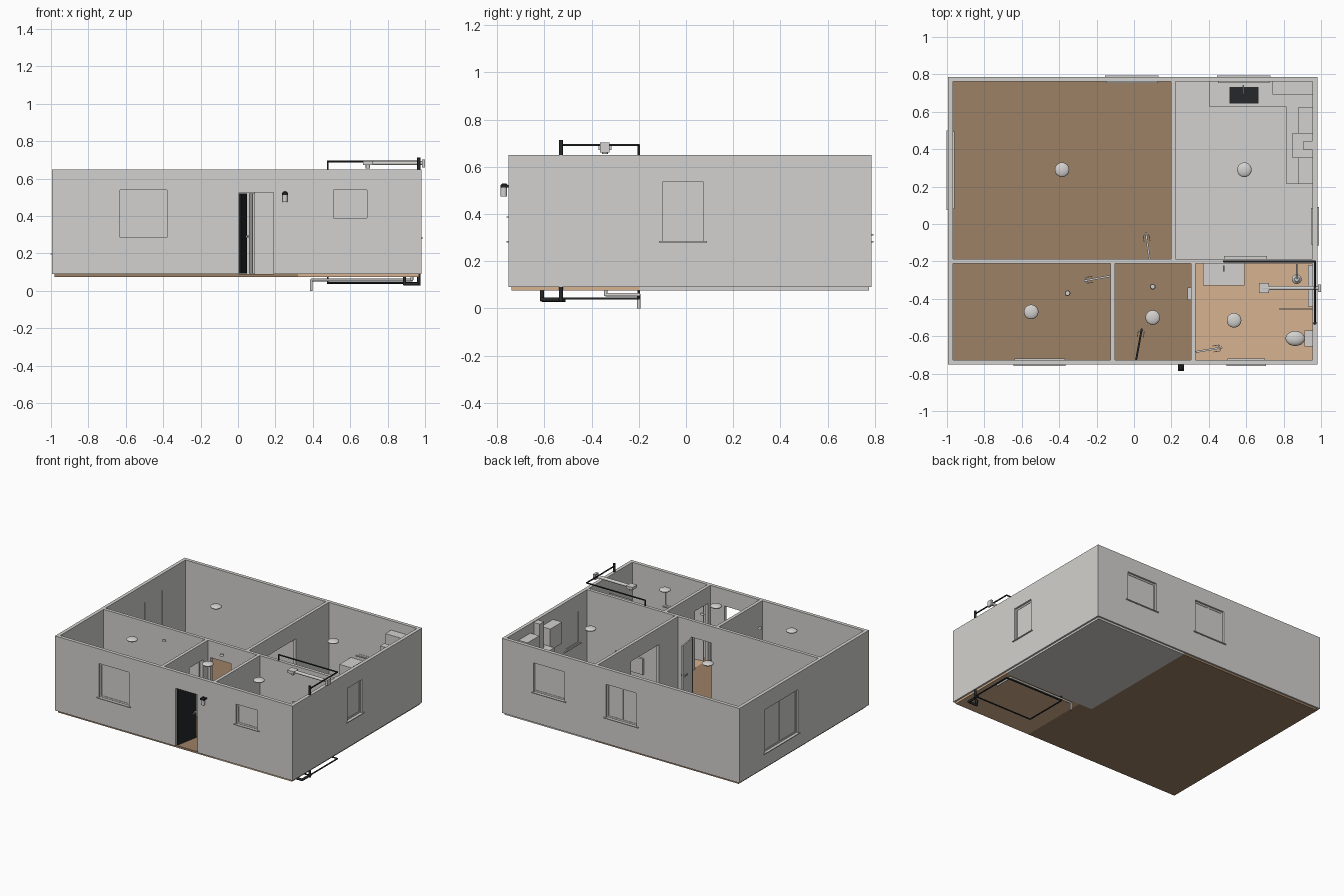
import bpy, bmesh, math
from mathutils import Matrix, Vector

if "Cube" in bpy.data.objects:
    bpy.data.objects.remove(bpy.data.objects["Cube"])


def material(name, r, g, b):
    m = bpy.data.materials.new(name)
    m.use_nodes = True
    m.diffuse_color = (r, g, b, 1)
    m.node_tree.nodes["Principled BSDF"].inputs["Base Color"].default_value = (r, g, b, 1)
    return m


GREY = material("plaster grey", 0.65, 0.64, 0.62)
WOOD = material("brown wood", 0.34, 0.22, 0.13)
TAN = material("tan tile", 0.68, 0.45, 0.28)
BLACK = material("charcoal", 0.018, 0.02, 0.022)

FLOOR, TOP, HEAD = 0.09, 0.65, 0.525


def finish(bm, name, mat, smooth=False):
    mesh = bpy.data.meshes.new(name)
    bm.to_mesh(mesh)
    bm.free()
    mesh.materials.append(mat)
    ob = bpy.data.objects.new(name, mesh)
    bpy.context.collection.objects.link(ob)
    if smooth:
        bpy.ops.object.select_all(action="DESELECT")
        ob.select_set(True)
        bpy.context.view_layer.objects.active = ob
        bpy.ops.object.shade_smooth_by_angle()
    return ob


def add_box(bm, x, y, z):
    spans = [sorted(s) for s in (x, y, z)]
    size = [b - a for a, b in spans]
    mid = [(a + b) / 2 for a, b in spans]
    bmesh.ops.create_cube(bm, size=1, matrix=Matrix.Translation(mid) @ Matrix.Diagonal((*size, 1)))


def boxes(name, mat, *parts):
    bm = bmesh.new()
    for p in parts:
        add_box(bm, *p)
    return finish(bm, name, mat)


def ellipsoid(name, mat, centre, radii):
    bm = bmesh.new()
    bmesh.ops.create_uvsphere(bm, u_segments=24, v_segments=12, radius=1,
                              matrix=Matrix.Translation(centre) @ Matrix.Diagonal((*radii, 1)))
    return finish(bm, name, mat, True)


def rod(name, mat, a, b, r, r2=None):
    a, b = Vector(a), Vector(b)
    d = b - a
    bm = bmesh.new()
    turn = d.to_track_quat("Z", "Y").to_matrix().to_4x4()
    bmesh.ops.create_cone(bm, cap_ends=True, segments=16, radius1=r, radius2=r if r2 is None else r2,
                          depth=d.length, matrix=Matrix.Translation((a + b) / 2) @ turn)
    return finish(bm, name, mat, True)


def pipe(name, mat, points, r):
    for i, (a, b) in enumerate(zip(points, points[1:])):
        rod(f"{name}_{i + 1}", mat, a, b, r)
    for i, p in enumerate(points[1:-1]):
        ellipsoid(f"{name}_elbow_{i + 1}", mat, p, (r, r, r))


def along(axis, u, v, z):
    return (u, v, z) if axis == "x" else (v, u, z)


def wall(name, axis, u, v, holes=()):
    """A straight wall; each hole is (start, end, bottom, top)."""
    parts, pos = [], u[0]
    for a, b, low, high in sorted(holes):
        parts.append(along(axis, (pos, a), v, (FLOOR, TOP)))
        parts.append(along(axis, (a, b), v, (high, TOP)))
        if low > FLOOR:
            parts.append(along(axis, (a, b), v, (FLOOR, low)))
        pos = b
    parts.append(along(axis, (pos, u[1]), v, (FLOOR, TOP)))
    boxes(name, GREY, *parts)


def window(name, axis, hole, outer, inner, panes):
    """Frame, glazing and sill; outer and inner are the wall faces."""
    a, b, low, high = hole
    s = 1 if outer > inner else -1
    f, v = 0.012, (inner + s * 0.001, inner + s * 0.012)
    bars = [((a, b), (low, low + f)), ((a, b), (high - f, high))]
    for i in range(panes + 1):
        m = a + f / 2 + (b - a - f) * i / panes
        bars.append(((m - f / 2, m + f / 2), (low, high)))
    boxes(name + "_frame", GREY, *[along(axis, u, v, z) for u, z in bars])
    boxes(name + "_pane", GREY, along(axis, (a, b), (inner + s * 0.004, inner + s * 0.009), (low, high)))
    boxes(name + "_sill", GREY,
          along(axis, (a - 0.015, b + 0.015), (inner + s * 0.012, outer + s * 0.008), (low - 0.006, low)),
          along(axis, (a - 0.01, b + 0.01), (inner - s * 0.008, inner + s * 0.001), (low - 0.006, low)))


def door(name, mat, hinge, tip):
    d = Vector((tip[0] - hinge[0], tip[1] - hinge[1], 0))
    place = Matrix.Translation((hinge[0], hinge[1], FLOOR)) @ Matrix.Rotation(math.atan2(d.y, d.x), 4, "Z")
    ob = boxes(name, mat, ((0, d.length), (-0.005, 0.005), (0.003, HEAD - FLOOR - 0.005)))
    ob.matrix_world = place
    u = d.length - 0.015
    knob = boxes(name + "_handle", GREY, ((u - 0.004, u + 0.004), (-0.016, 0.016), (0.195, 0.205)),
                 ((u - 0.035, u), (-0.018, -0.014), (0.195, 0.205)),
                 ((u - 0.035, u), (0.014, 0.018), (0.195, 0.205)))
    knob.matrix_world = place


# Floors
boxes("wood_floor", WOOD, ((-0.98, 0.21), (-0.2, 0.775), (0.075, FLOOR)),
      ((-0.98, 0.32), (-0.74, -0.2), (0.075, FLOOR)))
boxes("kitchen_floor", GREY, ((0.21, 0.967), (-0.2, 0.775), (0.075, FLOOR)))
boxes("bathroom_floor", TAN, ((0.32, 0.967), (-0.74, -0.2), (0.075, FLOOR)))

# Walls and windows
W, E, S, N = -0.995, 0.98, -0.752, 0.787
T = 0.026
front = [(-0.63, -0.38, 0.285, 0.54), (0.51, 0.69, 0.39, 0.54)]
back = [(-0.14, 0.115, 0.285, 0.535), (0.46, 0.715, 0.315, 0.535)]
left, right = (0.09, 0.485, 0.2, 0.525), (-0.1, 0.075, 0.285, 0.535)
wall("front_wall", "x", (W, E), (S, S + T), front + [(0.005, 0.19, FLOOR, HEAD)])
wall("back_wall", "x", (W, E), (N - T, N), back)
wall("west_wall", "y", (S + T, N - T), (W, W + T), [left])
wall("east_wall", "y", (S + T, N - T), (E - T, E), [right])
wall("cross_wall", "x", (W + T, E - T), (-0.211, -0.187), [(-0.08, 0.088, FLOOR, HEAD)])
wall("kitchen_wall", "y", (-0.187, N - T), (0.198, 0.222), [(0.04, 0.37, FLOOR, HEAD)])
wall("small_room_wall", "y", (S + T, -0.211), (-0.126, -0.102), [(-0.43, -0.27, FLOOR, HEAD)])
wall("bathroom_wall", "y", (S + T, -0.211), (0.305, 0.329), [(-0.695, -0.54, FLOOR, HEAD)])
for i, h in enumerate(front):
    window(f"front_window_{i + 1}", "x", h, S, S + T, 1)
for i, h in enumerate(back):
    window(f"back_window_{i + 1}", "x", h, N, N - T, 2 - i)
window("west_window", "y", left, W, W + T, 2)
window("east_window", "y", right, E, E - T, 1)

# Doors
door("entrance_door", BLACK, (0.01, -0.735), (0.042, -0.558))
door("large_room_door", GREY, (0.083, -0.19), (0.063, -0.045))
door("small_room_door", GREY, (-0.125, -0.278), (-0.268, -0.304))
door("bathroom_door", GREY, (0.33, -0.684), (0.472, -0.66))

# Ceiling lamps and smoke detectors
for i, (x, y) in enumerate([(-0.385, 0.29), (0.59, 0.29), (-0.55, -0.47), (0.1, -0.5), (0.535, -0.515)]):
    ellipsoid(f"ceiling_lamp_{i + 1}", GREY, (x, y, 0.636), (0.039, 0.039, 0.014))
for i, (x, y) in enumerate([(-0.355, -0.37), (0.1, -0.335)]):
    rod(f"smoke_detector_{i + 1}", GREY, (x, y, 0.635), (x, y, 0.648), 0.015, 0.012)

# Outdoor lamp and electrical panel
boxes("outdoor_lamp_cap", BLACK, ((0.235, 0.267), (-0.787, S), (0.513, 0.523)))
rod("outdoor_lamp_top", BLACK, (0.251, -0.77, 0.523), (0.251, -0.77, 0.53), 0.015, 0.007)
rod("outdoor_lamp_body", GREY, (0.251, -0.772, 0.475), (0.251, -0.772, 0.513), 0.014)
boxes("electrical_panel", GREY, ((0.285, 0.305), (-0.405, -0.34), (0.36, 0.46)))

# Kitchen
boxes("kitchen_counter", GREY, ((0.405, 0.954), (0.625, 0.761), (FLOOR, 0.285)),
      ((0.815, 0.954), (0.215, 0.625), (FLOOR, 0.285)))
boxes("kitchen_sink", BLACK, ((0.51, 0.665), (0.645, 0.732), (0.285, 0.291)))
pipe("kitchen_tap", GREY, [(0.585, 0.74, 0.285), (0.585, 0.74, 0.34), (0.585, 0.695, 0.34)], 0.004)
boxes("wall_cabinets", GREY, ((0.74, 0.954), (0.692, 0.761), (0.42, 0.58)),
      ((0.88, 0.954), (0.215, 0.355), (0.42, 0.58)),
      ((0.88, 0.954), (0.485, 0.625), (0.42, 0.58)))
boxes("cooker_hood", GREY, ((0.845, 0.954), (0.356, 0.484), (0.42, 0.45)),
      ((0.905, 0.954), (0.395, 0.445), (0.45, 0.645)))
boxes("radiator", GREY, ((0.48, 0.71), (-0.187, -0.172), (0.14, 0.26)))

# Bathroom
boxes("vanity", GREY, ((0.37, 0.59), (-0.33, -0.212), (FLOOR, 0.27)))
pipe("vanity_tap", GREY, [(0.48, -0.225, 0.27), (0.48, -0.225, 0.31), (0.48, -0.255, 0.31)], 0.004)
rod("toilet_base", GREY, (0.88, -0.612, FLOOR), (0.87, -0.612, 0.17), 0.026, 0.036)
ellipsoid("toilet_bowl", GREY, (0.862, -0.612, 0.175), (0.052, 0.04, 0.022))
boxes("toilet_tank", GREY, ((0.912, 0.954), (-0.655, -0.57), (0.16, 0.265)))
boxes("shower_screen", GREY, ((0.775, 0.954), (-0.458, -0.453), (FLOOR, 0.52)))
boxes("shower_shelf", GREY, ((0.93, 0.954), (-0.44, -0.22), (0.25, 0.26)))
pipe("shower_arm", GREY, [(0.87, -0.217, 0.25), (0.87, -0.217, 0.54), (0.87, -0.293, 0.54)], 0.004)
rod("shower_head", GREY, (0.87, -0.295, 0.522), (0.87, -0.295, 0.537), 0.026, 0.012)

# Vent duct over the roof line
rod("vent_duct", GREY, (0.69, -0.343, 0.683), (0.985, -0.343, 0.683), 0.011)
boxes("vent_grille", GREY, ((0.667, 0.722), (-0.37, -0.316), (0.672, 0.693)))
rod("vent_drop", GREY, (0.695, -0.343, 0.655), (0.695, -0.343, 0.683), 0.012)
boxes("vent_cap", GREY, ((0.983, 1.0), (-0.364, -0.324), (0.66, 0.702)))

# Black supply pipes above and below
pipe("upper_pipe", BLACK, [(0.48, -0.2, 0.645), (0.48, -0.2, 0.692), (0.967, -0.2, 0.692),
                           (0.967, -0.53, 0.692)], 0.005)
rod("pipe_riser", BLACK, (0.967, -0.53, 0.03), (0.967, -0.53, 0.713), 0.009)
pipe("lower_pipe", BLACK, [(0.48, -0.2, 0.08), (0.48, -0.2, 0.042), (0.967, -0.2, 0.042), (0.967, -0.53, 0.042),
                           (0.48, -0.53, 0.042), (0.48, -0.2, 0.042)], 0.005)
pipe("toilet_drain", BLACK, [(0.89, -0.61, 0.085), (0.89, -0.61, 0.037), (0.96, -0.61, 0.037),
                             (0.96, -0.51, 0.037)], 0.009)

# Light waste pipe
pipe("waste_pipe", GREY, [(0.93, -0.34, 0.08), (0.93, -0.34, 0.058), (0.93, -0.2, 0.058),
                          (0.392, -0.2, 0.058), (0.392, -0.2, 0.0)], 0.007)
